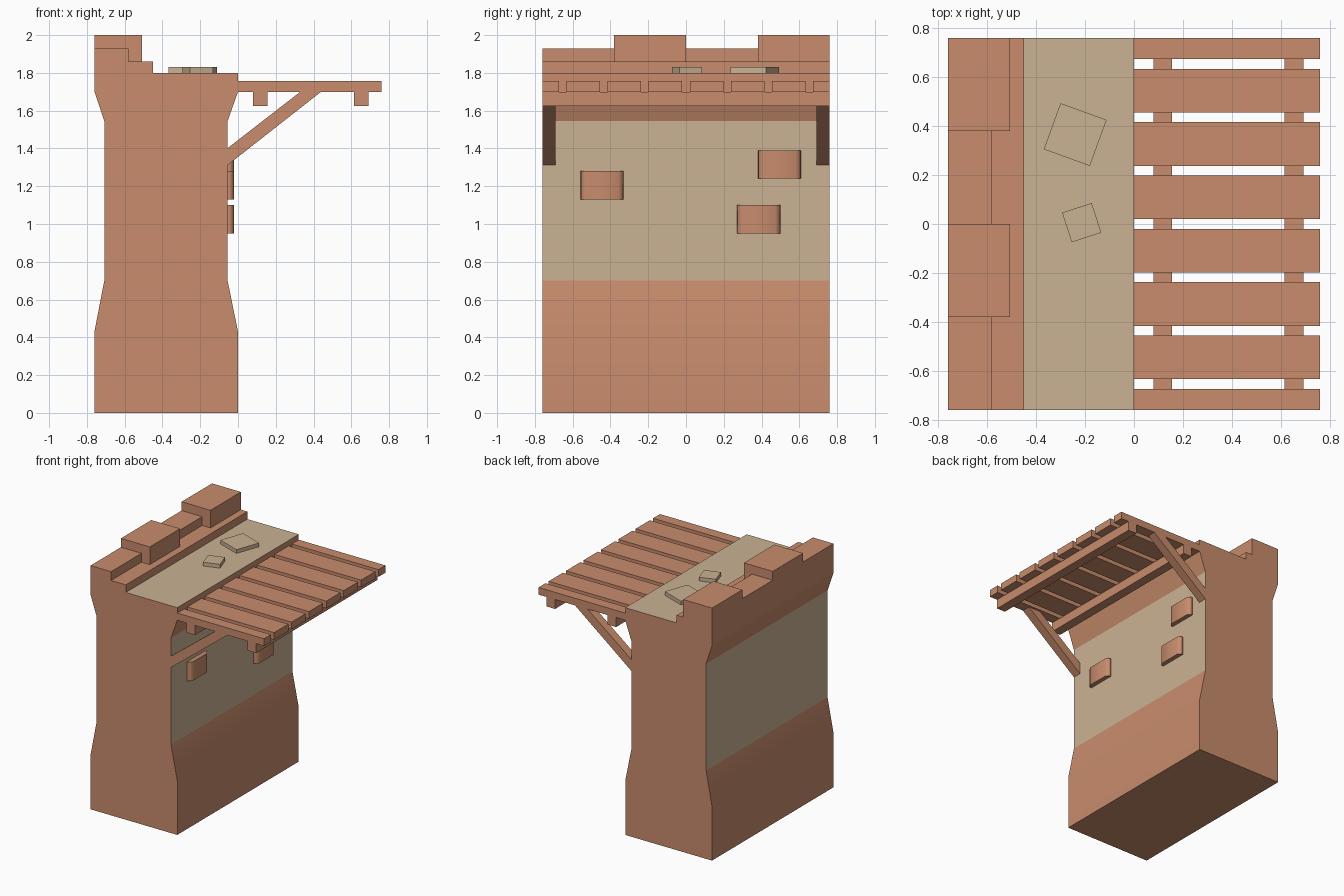
import bpy, bmesh, math
from mathutils import Matrix, Vector

if "Cube" in bpy.data.objects:
    bpy.data.objects.remove(bpy.data.objects["Cube"])


def material(name, rgb):
    m = bpy.data.materials.new(name)
    m.diffuse_color = (*rgb, 1.0)
    m.use_nodes = True
    m.node_tree.nodes["Principled BSDF"].inputs["Base Color"].default_value = m.diffuse_color
    return m


CLAY = material("terracotta", (0.578, 0.262, 0.150))
SAND = material("sand plaster", (0.597, 0.445, 0.296))


def finish(name, bm, mats):
    bmesh.ops.recalc_face_normals(bm, faces=bm.faces[:])
    me = bpy.data.meshes.new(name)
    bm.to_mesh(me)
    bm.free()
    for m in mats:
        me.materials.append(m)
    ob = bpy.data.objects.new(name, me)
    bpy.context.collection.objects.link(ob)
    return ob


def prism(points, offset):
    """Extrude a closed polygon of 3D points by an offset."""
    bm = bmesh.new()
    face = bm.faces.new([bm.verts.new(p) for p in points])
    ext = bmesh.ops.extrude_face_region(bm, geom=[face])
    verts = [g for g in ext["geom"] if isinstance(g, bmesh.types.BMVert)]
    bmesh.ops.translate(bm, verts=verts, vec=Vector(offset))
    if not any(f is face for f in bm.faces):
        bm.faces.new([v for v in bm.verts if v not in verts])
    bmesh.ops.recalc_face_normals(bm, faces=bm.faces[:])
    return bm


def box(name, lo, hi, mat=CLAY, angle=0.0):
    lo, hi = Vector(lo), Vector(hi)
    size = hi - lo
    bm = bmesh.new()
    bmesh.ops.create_cube(bm, size=1, matrix=Matrix.Translation((lo + hi) / 2)
                          @ Matrix.Rotation(angle, 4, 'Z')
                          @ Matrix.Diagonal((*size, 1)))
    return finish(name, bm, [mat])


W = 0.76

# Wall body with flared foot and head, plaster band and walkway
profile = [(-W, 0), (0, 0), (0, .43), (-.055, .70), (-.055, 1.545), (0, 1.70),
           (0, 1.80), (-.45, 1.80), (-.45, 1.86), (-W, 1.86), (-W, 1.70),
           (-.708, 1.545), (-.708, .70), (-W, .43)]
bm = prism([(x, -W, z) for x, z in profile], (0, 2 * W, 0))
for f in bm.faces:
    c = f.calc_center_median()
    side = abs(f.normal.x) > .99 and .7 < c.z < 1.5
    walkway = f.normal.z > .99 and abs(c.z - 1.80) < .01
    f.material_index = 1 if side or walkway else 0
    f.smooth = abs(f.normal.y) < .5
for e in bm.edges:
    # only the gentle bend of the foot is smooth
    e.smooth = all(abs(v.co.z - .43) < .01 for v in e.verts) and \
        abs(e.verts[0].co.x - e.verts[1].co.x) < .01
finish("wall", bm, [CLAY, SAND])

# Parapet and merlons
box("parapet", (-W, -W, 1.86), (-.58, W, 1.93))
for i, y in enumerate((-.38, .38)):
    box(f"merlon_{i}", (-W, y, 1.86), (-.507, y + .38, 2.0))

# Loose slabs on the walkway
box("large_slab", (-.34, .265, 1.80), (-.14, .465, 1.83), SAND, math.radians(-20))
box("small_slab", (-.277, -.058, 1.80), (-.15, .069, 1.83), SAND, math.radians(18))

# Awning planks: half planks at both ends
step, gap = 0.2177, 0.04
for i in range(8):
    mid = (i - 3.5) * step
    lo = max(-W, mid - (step - gap) / 2)
    hi = min(W, mid + (step - gap) / 2)
    box(f"plank_{i}", (0, lo, 1.70), (W, hi, 1.757))

# Beams under the planks
for i, x in enumerate((.08, .615)):
    box(f"beam_{i}", (x, -W, 1.625), (x + .076, W, 1.70))

# Diagonal braces
for name, y in (("front_brace", -W), ("back_brace", W - .07)):
    pts = [(-.057, 1.31), (.44, 1.70), (.33, 1.70), (-.057, 1.40)]
    finish(name, prism([(x, y, z) for x, z in pts], (0, .07, 0)), [CLAY])

# Rounded bricks showing through the plaster
half = [(-.057, -.115), (-.035, -.110), (-.02, -.088)]
outline = half + [(x, -y) for x, y in reversed(half)]
for i, (y, z) in enumerate(((-.445, 1.13), (.495, 1.24), (.385, .95))):
    bm = prism([(x, y + dy, z) for x, dy in outline], (0, 0, .15))
    for f in bm.faces:
        f.smooth = abs(f.normal.z) < .5
    for e in bm.edges:
        e.smooth = abs(e.verts[0].co.z - e.verts[1].co.z) > .1
    finish(f"brick_{i}", bm, [CLAY])
